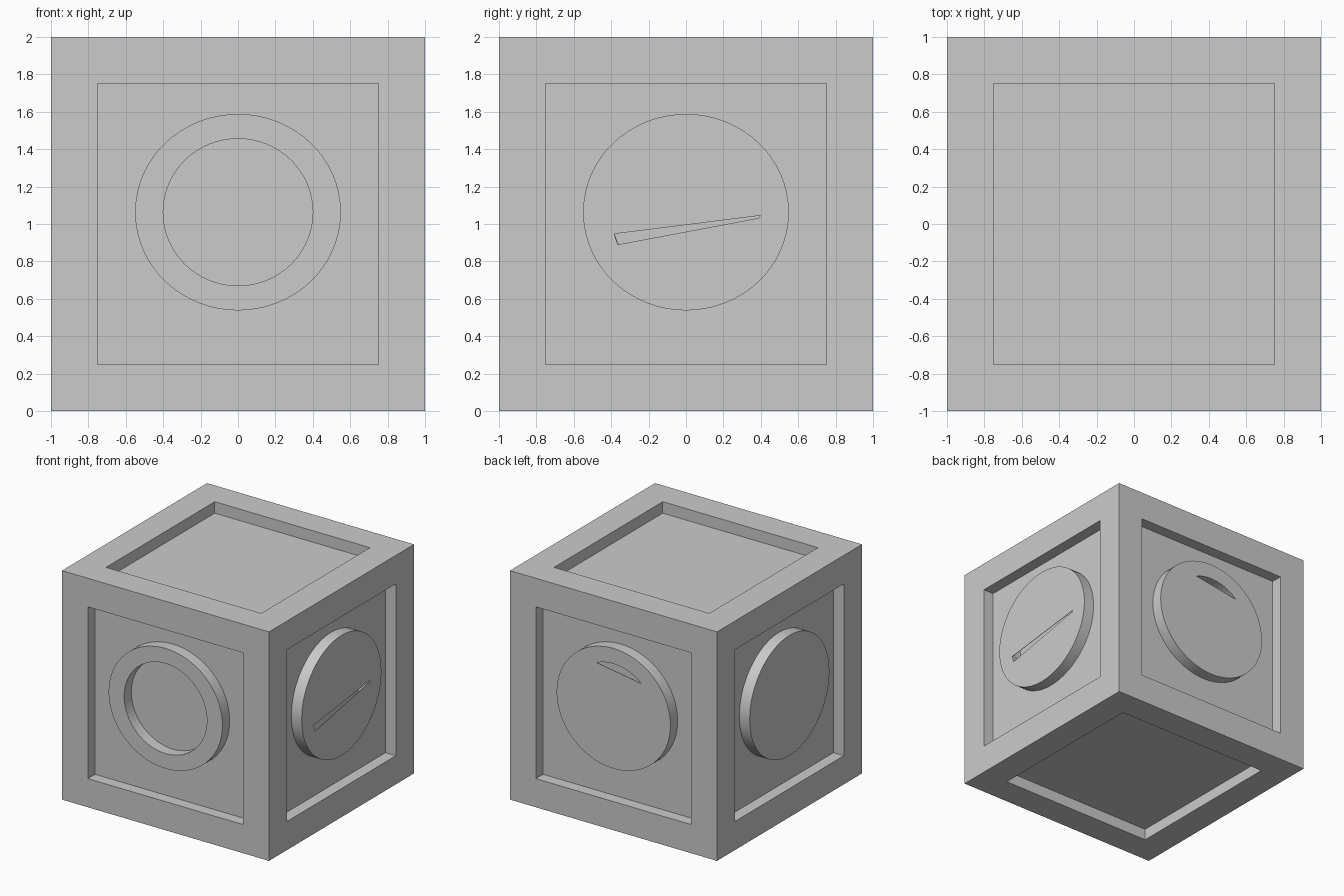
import bpy, bmesh, math
from mathutils import Matrix, Vector

if "Cube" in bpy.data.objects:
    bpy.data.objects.remove(bpy.data.objects["Cube"])

MID = 1.063  # height of the disc centres


def add_object(name, bm):
    bmesh.ops.recalc_face_normals(bm, faces=bm.faces[:])
    mesh = bpy.data.meshes.new(name)
    bm.to_mesh(mesh)
    bm.free()
    ob = bpy.data.objects.new(name, mesh)
    bpy.context.collection.objects.link(ob)
    return ob


def arc(rx, rz, a0=0, a1=354.375, n=63):
    """Points (across, up) along an oval arc, angles in degrees."""
    angles = [math.radians(a0 + (a1 - a0) * i / n) for i in range(n + 1)]
    return [(rx * math.cos(a), MID + rz * math.sin(a)) for a in angles]


def prism(name, outline, d0, d1, turn):
    """Convex outline on a side face, from distance d0 to d1, turned from the front."""
    bm = bmesh.new()
    rot = Matrix.Rotation(math.radians(turn), 3, 'Z')
    for d in (d0, d1):
        for u, v in outline:
            bm.verts.new(rot @ Vector((u, -d, v)))
    bmesh.ops.convex_hull(bm, input=bm.verts[:])
    bmesh.ops.dissolve_limit(bm, angle_limit=0.01, verts=bm.verts[:], edges=bm.edges[:])
    return add_object(name, bm)


def cut(target, cutter):
    mod = target.modifiers.new("cut", 'BOOLEAN')
    mod.operation = 'DIFFERENCE'
    mod.solver = 'EXACT'
    mod.object = cutter
    cutter.hide_render = True
    cutter.hide_set(True)


# Cube with a square recess in every face
bm = bmesh.new()
bmesh.ops.create_cube(bm, size=2, matrix=Matrix.Translation((0, 0, 1)))
panels = bm.faces[:]
bmesh.ops.inset_individual(bm, faces=panels, thickness=0.25, depth=0, use_even_offset=True)
for f in panels:
    shift = f.normal * -0.1
    floor = bmesh.ops.extrude_discrete_faces(bm, faces=[f])['faces'][0]
    bmesh.ops.translate(bm, vec=shift, verts=floor.verts[:])
add_object("cube_body", bm)

# Openings: thin-capped hollow discs, slit on the right and crescent on the back
slot = [(-0.384, 0.947), (-0.365, 0.89), (0.39, 1.032), (0.398, 1.045)]
crescent = arc(0.398, 0.391, 114, 48, 16)
gaps = {"right": slot, "back": crescent}

# Raised discs on the four sides; the front one is open
for side, turn in (("front", 0), ("right", 90), ("back", 180), ("left", 270)):
    disc = prism(side + "_disc", arc(0.55, 0.525), 0.88, 1.0, turn)
    bpy.context.view_layer.objects.active = disc
    disc.select_set(True)
    bpy.ops.object.shade_smooth_by_angle(angle=math.radians(30))
    disc.select_set(False)
    top = 1.1 if side == "front" else 0.996
    cut(disc, prism(side + "_hollow_cutter", arc(0.40, 0.393), 0.8, top, turn))
    if side in gaps:
        cut(disc, prism(side + "_gap_cutter", gaps[side], 0.95, 1.1, turn))
